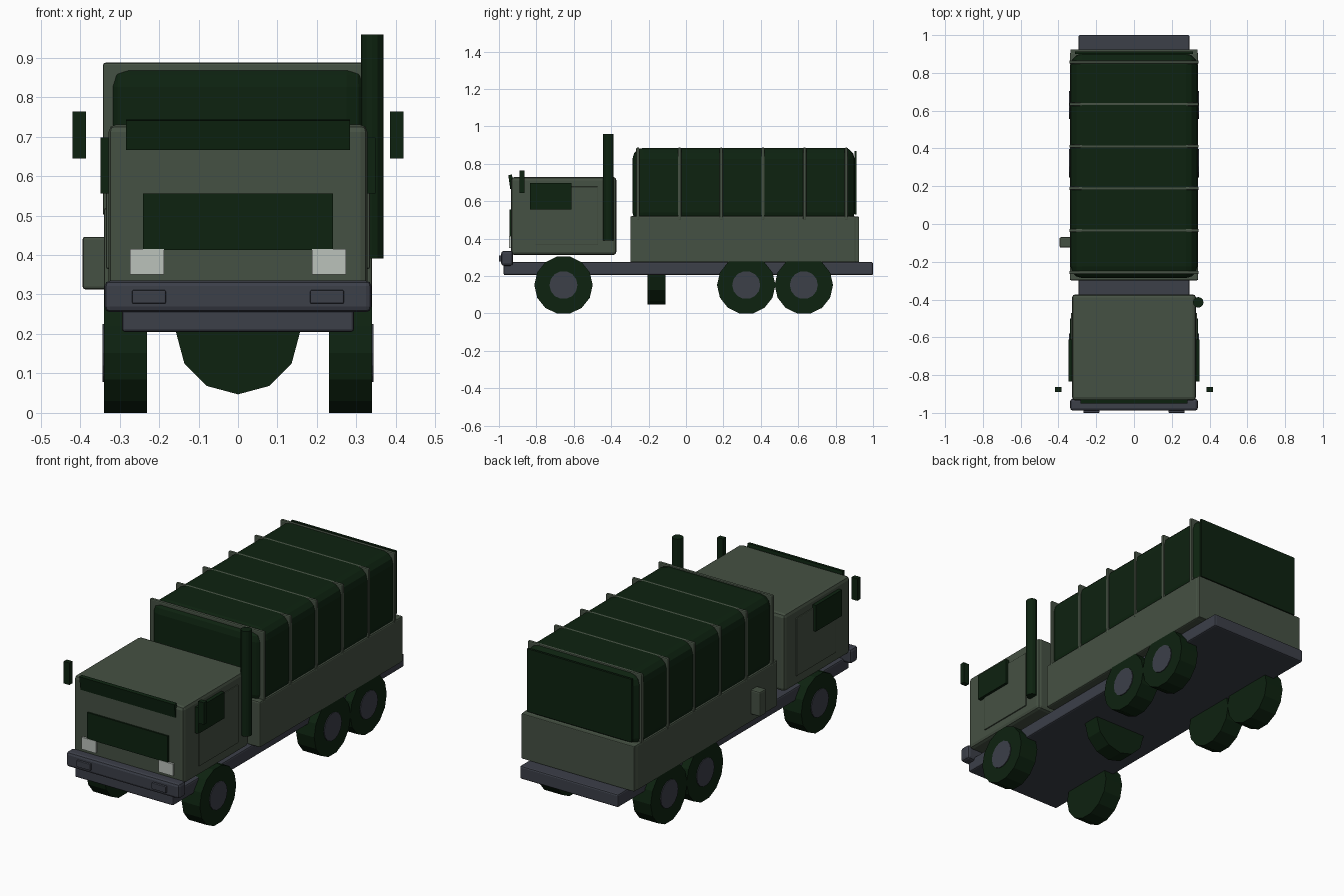
import bpy
import math

cube = bpy.data.objects.get("Cube")
if cube:
    bpy.data.objects.remove(cube, do_unlink=True)


def material(name, rgb):
    m = bpy.data.materials.new(name)
    m.use_nodes = True
    m.diffuse_color = (*rgb, 1)
    bsdf = next(n for n in m.node_tree.nodes if n.type == 'BSDF_PRINCIPLED')
    bsdf.inputs["Base Color"].default_value = (*rgb, 1)
    bsdf.inputs["Roughness"].default_value = 0.8
    return m


olive = material("olive green", (0.06, 0.082, 0.056))
dark = material("dark green", (0.004, 0.016, 0.005))
steel = material("steel grey", (0.045, 0.05, 0.066))
lamp = material("lamp white", (0.5, 0.54, 0.5))


def finish(name, mat, bevel=0, segments=2):
    """Name and colour the active object, and round its edges."""
    ob = bpy.context.object
    ob.name = name
    ob.data.materials.append(mat)
    if bevel:
        mod = ob.modifiers.new("Rounded edges", 'BEVEL')
        mod.width = bevel
        mod.segments = segments
    return ob


def box(name, mat, x, y, z, bevel=0, segments=2, tilt=0):
    """Box between the given (low, high) limits on each axis."""
    limits = (x, y, z)
    bpy.ops.mesh.primitive_cube_add(size=1, location=[(a + b) / 2 for a, b in limits])
    ob = bpy.context.object
    for v in ob.data.vertices:
        for i, (a, b) in enumerate(limits):
            v.co[i] *= b - a
    ob.rotation_euler.x = tilt
    return finish(name, mat, bevel, segments)


def cylinder(name, mat, sides, radius, depth, location, rotation=(0, 0, 0)):
    bpy.ops.mesh.primitive_cylinder_add(vertices=sides, radius=radius, depth=depth,
                                        location=location, rotation=rotation)
    return finish(name, mat)


def both(name, mat, x, y, z, bevel=0):
    """Matching boxes on the left (+x) and right (-x)."""
    box("left_" + name, mat, x, y, z, bevel)
    box("right_" + name, mat, (-x[1], -x[0]), y, z, bevel)


# Chassis and bumper
box("chassis", steel, (-0.294, 0.294), (-0.975, 1.0), (0.205, 0.275), 0.008)
box("bumper", steel, (-0.338, 0.338), (-0.988, -0.925), (0.255, 0.335), 0.014)
both("fog_lamp", steel, (0.183, 0.268), (-1.0, -0.975), (0.277, 0.311), 0.003)

# Cab with its front and side fittings
box("cab", olive, (-0.328, 0.328), (-0.935, -0.372), (0.312, 0.73), 0.018)
box("windshield", dark, (-0.241, 0.241), (-0.944, -0.93), (0.413, 0.556))
box("sun_visor", dark, (-0.284, 0.284), (-0.945, -0.925), (0.667, 0.742),
    tilt=math.radians(8))
both("headlight", lamp, (0.188, 0.273), (-0.946, -0.93), (0.35, 0.415))
both("door", olive, (0.31, 0.334), (-0.805, -0.47), (0.365, 0.678), 0.004)
both("side_window", dark, (0.325, 0.348), (-0.835, -0.612), (0.556, 0.697))
both("mirror", dark, (0.385, 0.419), (-0.89, -0.864), (0.645, 0.764))
cylinder("exhaust_stack", dark, 12, 0.028, 0.568, (0.34, -0.415, 0.675))

# Cargo bed, tailgate and side locker
box("cargo_bed", olive, (-0.34, 0.34), (-0.298, 0.908), (0.272, 0.52), 0.008)
box("tailgate", olive, (-0.337, 0.337), (0.9, 0.925), (0.274, 0.518), 0.004)
box("side_locker", olive, (-0.394, -0.33), (-0.125, -0.07), (0.313, 0.446), 0.007)

# Canvas cover with its hoops and rear flap
box("canvas_cover", dark, (-0.335, 0.335), (-0.286, 0.902), (0.48, 0.886), 0.06, 3)
for i in range(6):
    y = -0.257 + i * 0.2228
    box(f"cover_hoop_{i + 1}", olive, (-0.342, 0.342), (y - 0.009, y + 0.009),
        (0.5, 0.887), 0.006)
box("rear_flap", dark, (-0.312, 0.312), (0.9, 0.912), (0.53, 0.87))

# Wheels, with a hub showing on each outer face
turn = (0, math.pi / 2, 0)
for axle, y in (("front", -0.655), ("middle", 0.322), ("rear", 0.63)):
    for side, s in (("left", 1), ("right", -1)):
        cylinder(f"{axle}_{side}_tire", dark, 14, 0.156, 0.108, (s * 0.285, y, 0.152), turn)
        cylinder(f"{axle}_{side}_hub", steel, 14, 0.075, 0.05, (s * 0.318, y, 0.152), turn)

# Spare wheel slung under the chassis
cylinder("spare_wheel", dark, 12, 0.157, 0.095, (0, -0.158, 0.204), (math.pi / 2, 0, 0))
